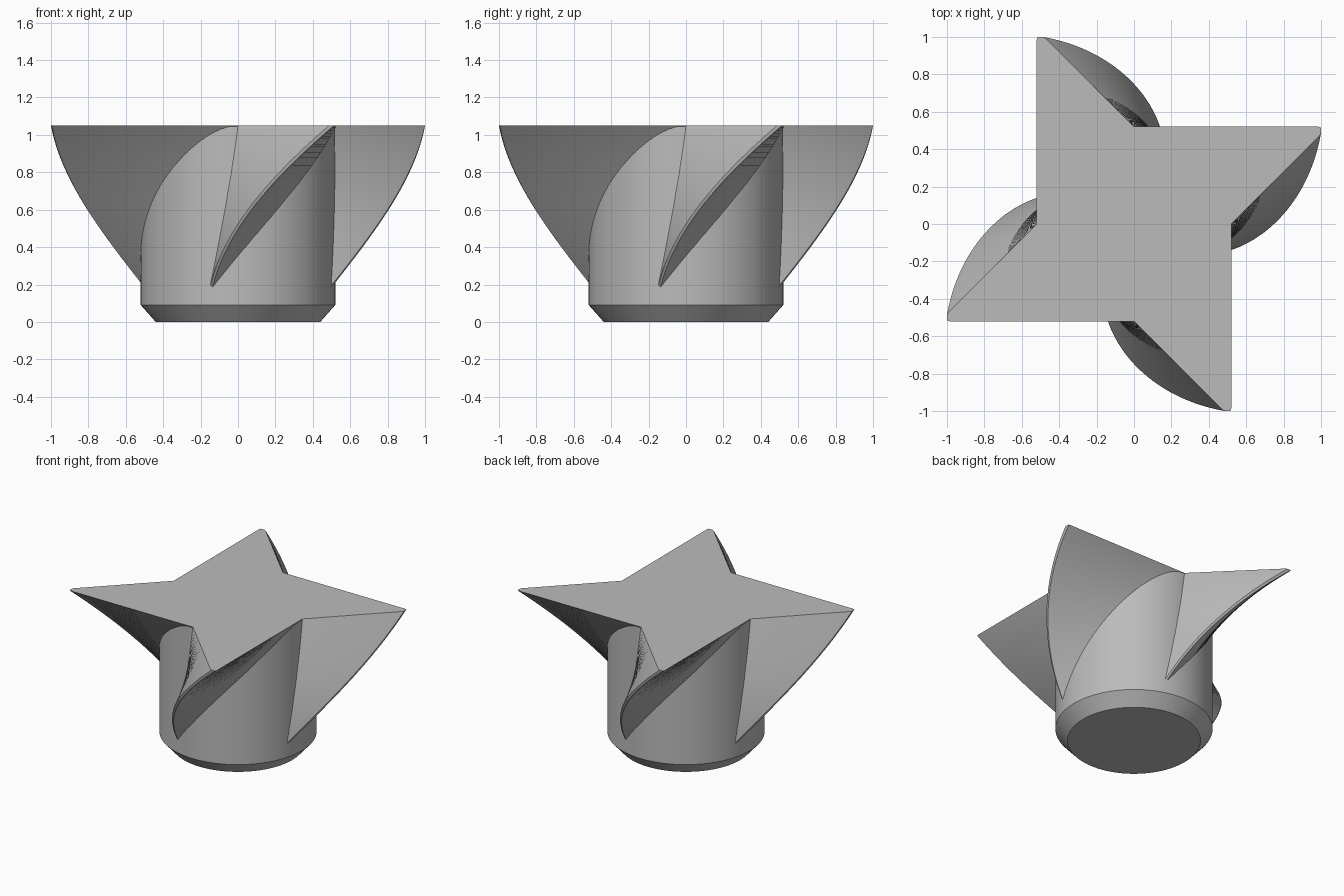
import bpy, bmesh, math
from mathutils import Matrix, Vector

cube = bpy.data.objects.get("Cube")
if cube:
    bpy.data.objects.remove(cube, do_unlink=True)

HEIGHT, RADIUS = 1.05, 0.52

grey = bpy.data.materials.new("plain grey")
grey.use_nodes = True
colour = (0.5, 0.5, 0.5, 1)
grey.diffuse_color = colour
grey.node_tree.nodes["Principled BSDF"].inputs["Base Color"].default_value = colour


def loft(name, rings):
    """Skin a stack of closed rings and cap both ends."""
    bm = bmesh.new()
    layers = [[bm.verts.new(p) for p in ring] for ring in rings]
    count = len(layers[0])
    for low, high in zip(layers, layers[1:]):
        for i in range(count):
            j = (i + 1) % count
            bm.faces.new((low[i], low[j], high[j], high[i]))
    bm.faces.new(layers[0][::-1])
    bm.faces.new(layers[-1])
    bmesh.ops.recalc_face_normals(bm, faces=bm.faces)
    mesh = bpy.data.meshes.new(name)
    bm.to_mesh(mesh)
    bm.free()
    mesh.materials.append(grey)
    obj = bpy.data.objects.new(name, mesh)
    bpy.context.collection.objects.link(obj)
    bpy.ops.object.select_all(action="DESELECT")
    obj.select_set(True)
    bpy.context.view_layer.objects.active = obj
    bpy.ops.object.shade_smooth_by_angle(angle=math.radians(30))
    return obj


def circle(radius, z, sides=96):
    turn = math.tau / sides
    return [(radius * math.cos(i * turn), radius * math.sin(i * turn), z) for i in range(sides)]


# Round hub with a chamfered foot, stopping just under the star-shaped top
loft("hub", [circle(0.44, 0), circle(RADIUS, 0.09), circle(RADIUS, HEIGHT - 0.006)])

# One arm of the star: notch, then a slightly rounded tip
arm = [(RADIUS, 0), (0.99, 0.47), (1, 0.487), (1, 0.51), (0.996, 0.518), (0.985, RADIUS)]
star = [Matrix.Rotation(k * math.pi / 2, 3, "Z") @ Vector((x, y, 0))
        for k in range(4) for x, y in arm]

# Star shrinks and twists on its way down until the blades vanish in the hub
STEPS, DEPTH = 64, 0.92
rings = []
for step in range(STEPS + 1):
    drop = DEPTH * (1 - step / STEPS)
    spin = Matrix.Rotation(math.radians(-49.4 * drop), 3, "Z")
    size = 1 - 0.622 * drop
    rings.append([spin @ p * size + Vector((0, 0, HEIGHT - drop)) for p in star])
loft("twisted_blades", rings)
